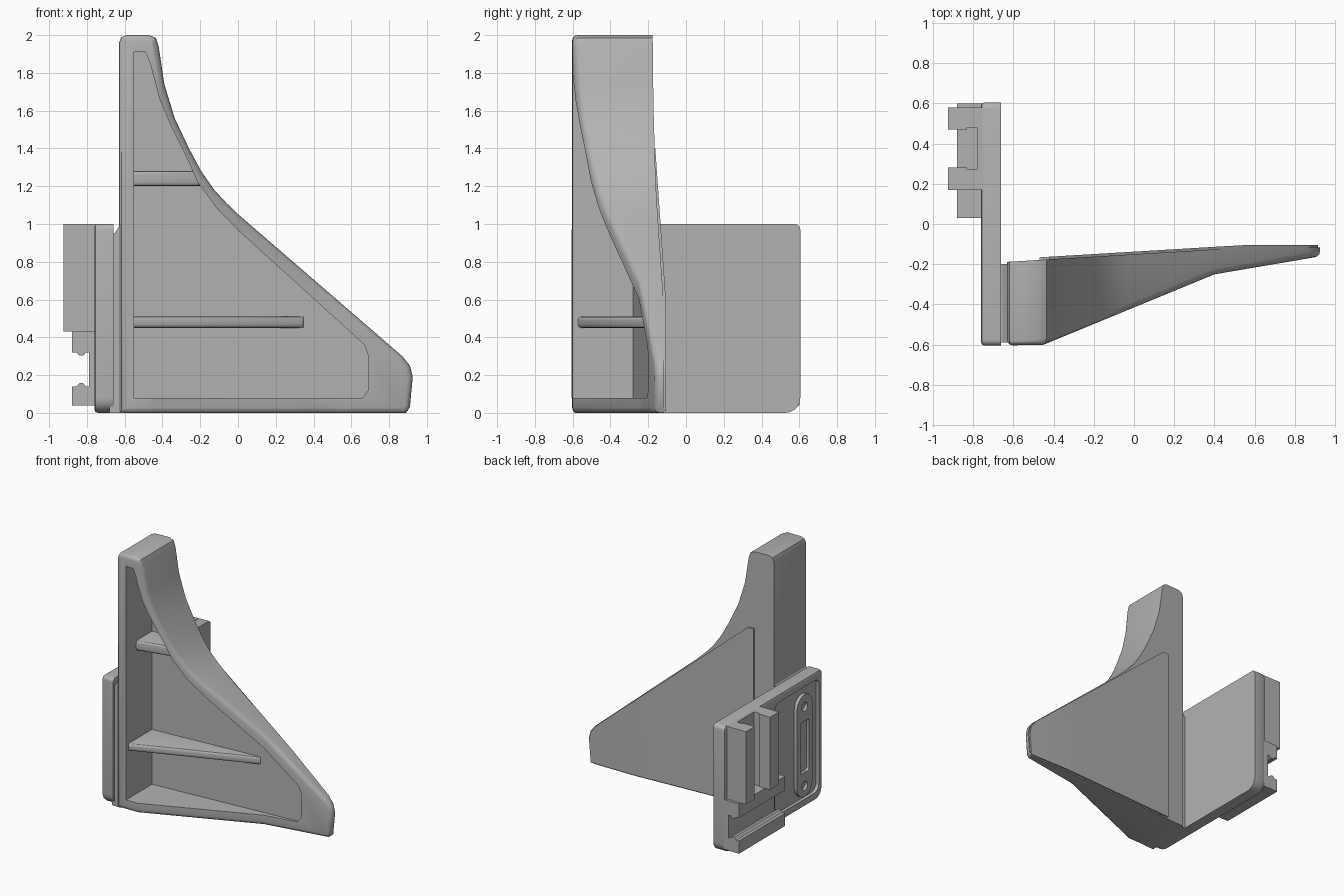
import bpy, bmesh, math
from mathutils import Vector

if "Cube" in bpy.data.objects:
    bpy.data.objects.remove(bpy.data.objects["Cube"], do_unlink=True)

grey = bpy.data.materials.new("plain_grey")
grey.use_nodes = True
COLOUR = (0.45, 0.45, 0.45, 1)
grey.diffuse_color = COLOUR
grey.node_tree.nodes["Principled BSDF"].inputs["Base Color"].default_value = COLOUR


def finish(name, bm):
    bmesh.ops.recalc_face_normals(bm, faces=bm.faces)
    mesh = bpy.data.meshes.new(name)
    bm.to_mesh(mesh)
    bm.free()
    mesh.materials.append(grey)
    ob = bpy.data.objects.new(name, mesh)
    bpy.context.collection.objects.link(ob)
    return ob


def prism(points, axis, lo, hi):
    """Extrude a 2D profile along an axis; the profile uses the other two in order."""
    bm = bmesh.new()

    def place(p, d):
        c = list(p)
        c.insert("xyz".index(axis), d)
        return bm.verts.new(c)
    a = [place(p, lo) for p in points]
    b = [place(p, hi) for p in points]
    bm.faces.new(a)
    bm.faces.new(b[::-1])
    n = len(points)
    for i in range(n):
        bm.faces.new((a[i], b[i], b[(i + 1) % n], a[(i + 1) % n]))
    bmesh.ops.recalc_face_normals(bm, faces=bm.faces)
    return bm


def bevel(bm, width, test, segments=3):
    bm.normal_update()
    edges = [e for e in bm.edges if len(e.link_faces) == 2 and test(e)]
    bmesh.ops.bevel(bm, geom=edges, offset=width, segments=segments, profile=0.5,
                    affect='EDGES', clamp_overlap=False)


def rim_of(axis, sign):
    """Test for edges between the faces on one side and the walls."""
    k = "xyz".index(axis)

    def test(e):
        d = sorted(f.normal[k] * sign for f in e.link_faces)
        return d[1] > 0.5 and abs(d[0]) < 0.3
    return test


def activate(ob):
    bpy.ops.object.select_all(action='DESELECT')
    ob.select_set(True)
    bpy.context.view_layer.objects.active = ob


def cut(ob, cutter):
    cutter.hide_render = True
    m = ob.modifiers.new("cut", 'BOOLEAN')
    m.operation, m.solver, m.object = 'DIFFERENCE', 'EXACT', cutter
    activate(ob)
    bpy.ops.object.modifier_apply(modifier=m.name)
    bpy.data.objects.remove(cutter, do_unlink=True)


def smooth(ob):
    activate(ob)
    bpy.ops.object.shade_smooth_by_angle(angle=math.radians(30))


def rounded(y0, y1, z0, z1, r_low, r_high, steps=5):
    pts = []
    for cy, cz, r, start in ((y1, z1, r_high, 0), (y0, z1, r_high, 90),
                             (y0, z0, r_low, 180), (y1, z0, r_low, 270)):
        ox = cy - r if cy == y1 else cy + r
        oz = cz - r if cz == z1 else cz + r
        for i in range(steps + 1):
            t = math.radians(start + 90 * i / steps)
            pts.append((ox + r * math.cos(t), oz + r * math.sin(t)))
    return pts


# Depth of the wing along its length
def front(x):
    for (xa, ya), (xb, yb) in zip(STATIONS, STATIONS[1:]):
        if x <= xb:
            return ya + (yb - ya) * (x - xa) / (xb - xa)
    return STATIONS[-1][1]


def back(x):
    return min(-0.165 + 0.06 * (x + 0.46), -0.105)


def pocket_floor(x):
    return -0.28 + 0.072 * (x + 0.55)


STATIONS = [(-0.7, -0.605), (-0.45, -0.6), (0.4, -0.25), (0.93, -0.16)]


def shaped(points, near, far):
    """Profile in x and z whose front and rear follow depth functions."""
    bm = prism(points, 'y', -1, 1)
    for x in (-0.45, 0.4, 0.55):
        bmesh.ops.bisect_plane(bm, geom=bm.verts[:] + bm.edges[:] + bm.faces[:],
                               plane_co=Vector((x, 0, 0)), plane_no=Vector((1, 0, 0)))
    for v in bm.verts:
        v.co.y = near(v.co.x) if v.co.y < 0 else far(v.co.x)
    return bm


# Wing body
SWEEP = [(-0.39, 1.74), (-0.335, 1.56), (-0.257, 1.395), (-0.195, 1.28),
         (-0.125, 1.18), (-0.06, 1.11), (0.008, 1.045)]
outline = [(-0.63, 0), (-0.63, 1.96), (-0.618, 1.988), (-0.59, 2), (-0.47, 2),
           (-0.435, 1.985), (-0.42, 1.94)] + SWEEP + [
           (0.87, 0.30), (0.91, 0.25), (0.925, 0.19), (0.91, 0.03), (0.89, 0)]
bm = shaped(outline, front, lambda x: back(x) - 0.013)
bevel(bm, 0.028, rim_of('y', -1))
wing = finish("wing", bm)

# Hollow on the front of the wing
hollow = [(-0.55, 0.08), (-0.55, 1.91), (-0.49, 1.91), (-0.465, 1.85), (-0.415, 1.66),
          (-0.355, 1.52), (-0.28, 1.37), (-0.215, 1.225), (-0.11, 1.08),
          (0.008, 0.96), (0.67, 0.36), (0.69, 0.3), (0.69, 0.12), (0.66, 0.08)]
cut(wing, finish("hollow_cutter", shaped(hollow, lambda x: -1, pocket_floor)))
smooth(wing)

# Raised panel on the rear of the wing
panel = [(-0.47, 0.01), (-0.47, 1.4), (-0.42, 1.4), (0.86, 0.305),
         (0.9, 0.25), (0.915, 0.19), (0.9, 0.01)]
smooth(finish("rear_panel", shaped(panel, lambda x: back(x) - 0.03, back)))

# Stiffening ribs
ribs = {"middle_rib": ([(-0.57, -0.58), (0.35, -0.225), (0.35, -0.19), (-0.57, -0.26)], 0.45, 0.51),
        "upper_rib": ([(-0.57, -0.48), (-0.2, -0.40), (-0.2, -0.22), (-0.57, -0.26)], 1.2, 1.28)}
for name, (profile, z0, z1) in ribs.items():
    bm = prism(profile, 'z', z0, z1)
    bevel(bm, 0.02, rim_of('y', -1))
    smooth(finish(name, bm))

# Strip joining the wing to the mounting plate
strip = [(-0.68, 0), (-0.68, 0.94), (-0.655, 0.95), (-0.64, 0.97), (-0.625, 1.0), (-0.6, 1.0), (-0.6, 0)]
smooth(finish("joining_strip", prism(strip, 'y', -0.59, -0.2)))

# Mounting plate with a shallow recess in its outer face
bm = prism(rounded(-0.605, 0.605, 0, 1, 0.08, 0.03), 'x', -0.76, -0.66)
bevel(bm, 0.018, rim_of('x', -1), 2)
plate = finish("mounting_plate", bm)
cut(plate, finish("recess_cutter", prism(rounded(-0.56, -0.02, 0.06, 0.94, 0.06, 0.04), 'x', -0.9, -0.735)))

# Oval boss with a slot and two round holes
boss = finish("oval_boss", prism(rounded(-0.48, -0.29, 0.08, 0.88, 0.094, 0.094), 'x', -0.76, -0.72))
openings = [(-0.44, -0.33, 0.27, 0.67, 0.02), (-0.42, -0.35, 0.13, 0.2, 0.034),
            (-0.42, -0.35, 0.75, 0.82, 0.034)]
for y0, y1, z0, z1, r in openings:
    cut(boss, finish("opening_cutter", prism(rounded(y0, y1, z0, z1, r, r), 'x', -0.9, -0.738)))
smooth(boss)
smooth(plate)

# Upper clip with two upright rails
half = [(-0.75, 0.17), (-0.925, 0.17), (-0.925, 0.28), (-0.83, 0.28), (-0.83, 0.27), (-0.78, 0.27)]
clip = half + [(x, 0.75 - y) for x, y in reversed(half)]
finish("upper_clip", prism(clip, 'z', 0.43, 1.0))

# Lower channel with two lips
lip = [(-0.75, 0.04), (-0.88, 0.04), (-0.88, 0.14), (-0.855, 0.14), (-0.84, 0.157),
       (-0.82, 0.157), (-0.805, 0.14), (-0.79, 0.14)]
channel = lip + [(x, 0.46 - z) for x, z in reversed(lip)]
channel = [(x, 0.43 if z > 0.4 else z) for x, z in channel]
finish("lower_channel", prism(channel, 'y', 0.03, 0.6))
